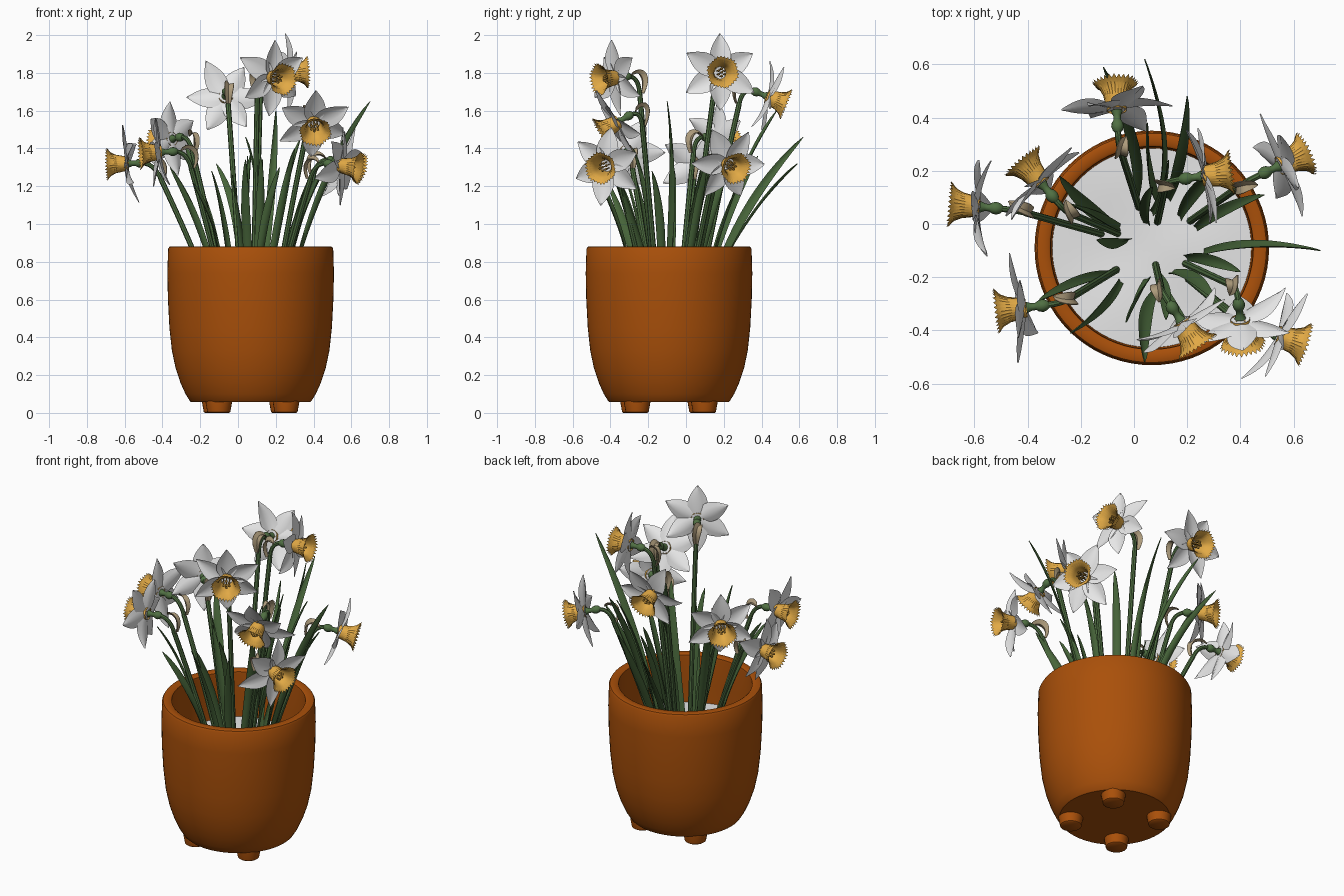
import bpy, bmesh, math, random
from mathutils import Vector, Matrix

if "Cube" in bpy.data.objects:
    bpy.data.objects.remove(bpy.data.objects["Cube"])
random.seed(4)
V, TAU = Vector, math.tau
CENTRE = V((0.067, -0.09, 0))
SOIL = 0.59


def material(name, rgb):
    m = bpy.data.materials.new(name)
    m.diffuse_color = (*rgb, 1)
    m.use_nodes = True
    m.node_tree.nodes["Principled BSDF"].inputs["Base Color"].default_value = m.diffuse_color
    return m


TERRACOTTA = material("terracotta", (0.40, 0.080, 0.003))
WHITE = material("white", (0.8, 0.8, 0.8))
YELLOW = material("golden yellow", (0.76, 0.40, 0.06))
ANTHER = material("dark gold", (0.6, 0.32, 0.05))
STEM = material("stem green", (0.08, 0.16, 0.055))
LEAF = material("leaf green", (0.063, 0.130, 0.042))
TAN = material("papery tan", (0.42, 0.33, 0.20))


def finish(name, bm, mat, angle=40):
    bmesh.ops.recalc_face_normals(bm, faces=bm.faces)
    me = bpy.data.meshes.new(name)
    bm.to_mesh(me)
    bm.free()
    me.materials.append(mat)
    ob = bpy.data.objects.new(name, me)
    bpy.context.collection.objects.link(ob)
    bpy.ops.object.select_all(action='DESELECT')
    ob.select_set(True)
    bpy.context.view_layer.objects.active = ob
    bpy.ops.object.shade_smooth_by_angle(angle=math.radians(angle))
    return ob


def skin(bm, loops, closed=True, caps=(True, True)):
    """Join rows of points with quads."""
    rows = [[bm.verts.new(p) for p in lp] for lp in loops]
    n = len(rows[0])
    for a, b in zip(rows, rows[1:]):
        for i in range(n if closed else n - 1):
            j = (i + 1) % n
            bm.faces.new((a[i], a[j], b[j], b[i]))
    if closed:
        if caps[0]:
            bm.faces.new(rows[0][::-1])
        if caps[1]:
            bm.faces.new(rows[-1])


def lathe(bm, profile, n, M=Matrix(), caps=(True, True)):
    skin(bm, [[M @ V((r * math.cos(TAU * i / n), r * math.sin(TAU * i / n), z))
               for i in range(n)] for r, z in profile], True, caps)


def bezier(pts, n):
    """Points on a Bezier curve of any degree."""
    out = []
    for k in range(n + 1):
        t, p = k / n, list(pts)
        while len(p) > 1:
            p = [a.lerp(b, t) for a, b in zip(p, p[1:])]
        out.append(p[0])
    return out


def tangent(path, k):
    return (path[min(k + 1, len(path) - 1)] - path[max(k - 1, 0)]).normalized()


def tube(bm, path, radius, n=8):
    loops, side = [], V((1, 0, 0))
    for k, p in enumerate(path):
        t = tangent(path, k)
        side = (side - t * side.dot(t)).normalized()
        up = t.cross(side)
        loops.append([p + (side * math.cos(TAU * i / n) + up * math.sin(TAU * i / n)) * radius
                      for i in range(n)])
    skin(bm, loops)


def blade(bm, path, width, side, start, twist, fold):
    """Strap leaf: a thin folded, twisted strip with a pointed tip."""
    loops, m = [], len(path) - 1
    for k, p in enumerate(path):
        t, u = tangent(path, k), k / m
        s = Matrix.Rotation(start + twist * u, 3, t) @ side
        s = (s - t * s.dot(t)).normalized()
        nrm = t.cross(s)
        w = width * (0.5 + 0.5 * math.sin(math.pi * min(1, u * 0.85))) \
            * math.sqrt(max(0.003, 1 - u ** 4))
        front = [p + s * w * v + nrm * (abs(v) * fold * w + 0.002) for v in (-1, -.5, 0, .5, 1)]
        back = [p + s * w * v + nrm * (abs(v) * fold * w - 0.002) for v in (.9, 0, -.9)]
        loops.append(front + back)
    skin(bm, loops)


# Pot with rounded foot and open top
bm = bmesh.new()
lathe(bm, [(0.315, 0.057), (0.322, 0.063), (0.345, 0.10), (0.372, 0.16), (0.397, 0.235),
           (0.417, 0.33), (0.430, 0.45), (0.438, 0.60), (0.441, 0.74), (0.437, 0.868),
           (0.431, 0.879), (0.421, 0.882), (0.390, 0.882), (0.382, 0.876), (0.380, 0.86),
           (0.380, 0.70), (0.370, 0.50)], 72, Matrix.Translation(CENTRE))
finish("pot", bm, TERRACOTTA)

# Four feet
bm = bmesh.new()
for k in range(4):
    a = math.radians(48 + 90 * k)
    lathe(bm, [(0.054, 0), (0.061, 0.005), (0.070, 0.055), (0.070, 0.075)], 24,
          Matrix.Translation(CENTRE + V((0.252 * math.cos(a), 0.252 * math.sin(a), 0))))
finish("pot_feet", bm, TERRACOTTA)

# Gently uneven soil
bm = bmesh.new()
skin(bm, [[CENTRE + V((r * math.cos(a), r * math.sin(a),
                       SOIL + 0.008 * math.sin(9 * r * math.cos(a)) * math.cos(11 * r * math.sin(a))))
           for a in (TAU * i / 48 for i in range(48))]
          for r in (0.378, 0.31, 0.24, 0.17, 0.10, 0.04)], True, (False, True))
finish("soil", bm, WHITE)

# Leaves: tip position and sideways bow
LEAVES = [(.70, -.10, 1.65, .05), (.04, .62, 1.46, -.08), (-.115, .59, 1.32, -.09),
          (.20, .48, 1.60, -.03), (-.28, .18, 1.42, .03), (-.26, .08, 1.30, 0),
          (-.36, -.29, 1.30, -.03), (-.24, -.41, 1.22, .03), (.04, -.52, 1.34, -.05),
          (-.03, -.37, 1.26, 0), (.12, -.36, 1.36, .03), (.22, -.40, 1.30, -.04),
          (.30, -.28, 1.40, .05), (.40, -.18, 1.28, .03), (.49, .11, 1.34, .03),
          (.33, .22, 1.45, .03), (.13, .24, 1.34, -.04), (.07, .14, 1.38, .03),
          (-.14, -.06, 1.28, .02), (.43, -.36, 1.26, -.03), (.05, .38, 1.36, .04)]
bm = bmesh.new()
for x, y, z, bow in LEAVES:
    tip = V((x, y, z))
    out = tip - CENTRE
    out.z = 0
    d = out.length
    out.normalize()
    side = V((-out.y, out.x, 0))
    root = CENTRE + out * max(0.09, min(0.19, d * 0.38)) + side * random.uniform(-.03, .03)
    root.z = SOIL - 0.03
    mid = root.lerp(tip, 0.34) + side * bow
    mid.z = root.z + (z - root.z) * 0.62
    blade(bm, bezier([root, mid, tip], 18), random.uniform(.022, .028), side,
          random.uniform(-.9, .9), random.uniform(-1.8, 1.8), 0.3)
finish("leaves", bm, LEAF, 50)

# Flowers: petal centre, heading, downward tilt and roll in degrees
FLOWERS = [(-.585, .065, 1.32, 175, 2, 0), (-.35, .155, 1.45, 130, 8, 0),
           (-.41, -.315, 1.38, 187, 3, 30), (-.065, .43, 1.675, 93, 22, 30),
           (.26, .18, 1.80, 8, -2, 0), (.55, .22, 1.32, 25, 14, 30),
           (.18, -.37, 1.775, -57, 5, 0), (.40, -.36, 1.54, -84, 30, 0),
           (.54, -.42, 1.31, -18, 8, -8)]
stems, ovaries, spathes, petals, cups, stamens = (bmesh.new() for _ in range(6))
for x, y, z, head, tilt, roll in FLOWERS:
    c, up = V((x, y, z)), V((0, 0, 1))
    h, e = math.radians(head), math.radians(tilt)
    f = V((math.cos(h) * math.cos(e), math.sin(h) * math.cos(e), -math.sin(e)))
    lx = (up - f * f.z).normalized()
    M = Matrix.Translation(c) @ Matrix((lx, f.cross(lx), f)).transposed().to_4x4() \
        @ Matrix.Rotation(math.radians(roll), 4, 'Z')

    # Stem, bent neck, and green ovary behind the petals
    bend = c - f * 0.14
    out = bend - CENTRE
    out.z = 0
    root = CENTRE + out * min(0.38, 0.19 / out.length)
    root.z = SOIL - 0.03
    neck = bend + (root - bend).normalized() * 0.095
    mid = root.lerp(neck, 0.5) - out * 0.03
    tube(stems, bezier([root, mid, neck], 12), 0.014)
    tube(stems, bezier([neck, bend, c - f * 0.07], 8), 0.012)
    lathe(ovaries, [(0.010, -0.092), (0.019, -0.083), (0.024, -0.068), (0.021, -0.052),
                    (0.014, -0.042), (0.014, -0.025), (0.022, -0.006)], 12, M)

    # Papery sheath at the neck
    side = f.cross(up).normalized()
    blade(spathes, bezier([neck - f * 0.012, neck - f * 0.04 + up * 0.075,
                           bend + up * 0.035 - f * 0.022, bend + f * 0.03 + side * 0.03], 10),
          0.028, side, 0.0, 0.5, -0.6)

    # Six pointed petals in two layers
    for k in range(6):
        R = M @ Matrix.Rotation(TAU * k / 6, 4, 'Z')
        sweep, curl = random.uniform(-.03, .04), random.uniform(-.04, .025)
        length, lean = random.uniform(.195, .208), random.uniform(-.35, .35)
        rows = []
        for i in range(11):
            u = i / 10
            w = 0.058 * max(0.03, math.sin(math.pi * (0.09 + 0.91 * u ** 0.9))) ** 0.9
            rows.append([R @ V((0.003 + length * u, w * v,
                                0.003 * (k % 2) + sweep * u + curl * u * u
                                + 0.25 * w * v * v - 0.004 * (v == 0) + lean * w * v * u))
                         for v in (-1, -.5, 0, .5, 1)])
        skin(petals, rows, False)

    # Ribbed trumpet with a frilled mouth, open to the petals at its base
    n, rows = 56, []
    for r, zz, rib, frill in [(.036, -.004, .008, 0), (.042, .03, .02, 0), (.047, .06, .028, 0),
                              (.058, .085, .035, 0), (.070, .099, .045, .002),
                              (.082, .107, .06, .006), (.075, .101, .045, .002),
                              (.055, .084, .03, 0), (.044, .06, .02, 0), (.037, .03, .015, 0),
                              (.031, .002, 0, 0)]:
        ring = []
        for i in range(n):
            a, s = TAU * i / n, (1 if i % 2 else -1)
            q = r * (1 + rib * s + rib * 0.6 * math.sin(6 * a))
            ring.append(M @ V((q * math.cos(a), q * math.sin(a), zz + frill * s)))
        rows.append(ring)
    skin(cups, rows, True, (False, False))

    # Stamens around a pistil
    for k in range(7):
        r, top = (0.019, 0.07) if k else (0, 0.085)
        T = M @ Matrix.Translation((r * math.cos(TAU * k / 6), r * math.sin(TAU * k / 6), 0))
        lathe(stamens, [(.003, 0), (.003, top - .022), (.007, top - .016), (.007, top - .005),
                        (.003, top)], 6, T)

finish("flower_stems", stems, STEM)
finish("flower_ovaries", ovaries, STEM)
finish("flower_sheaths", spathes, TAN, 50)
finish("flower_petals", petals, WHITE, 60)
finish("flower_trumpets", cups, YELLOW, 45)
finish("flower_stamens", stamens, ANTHER)
